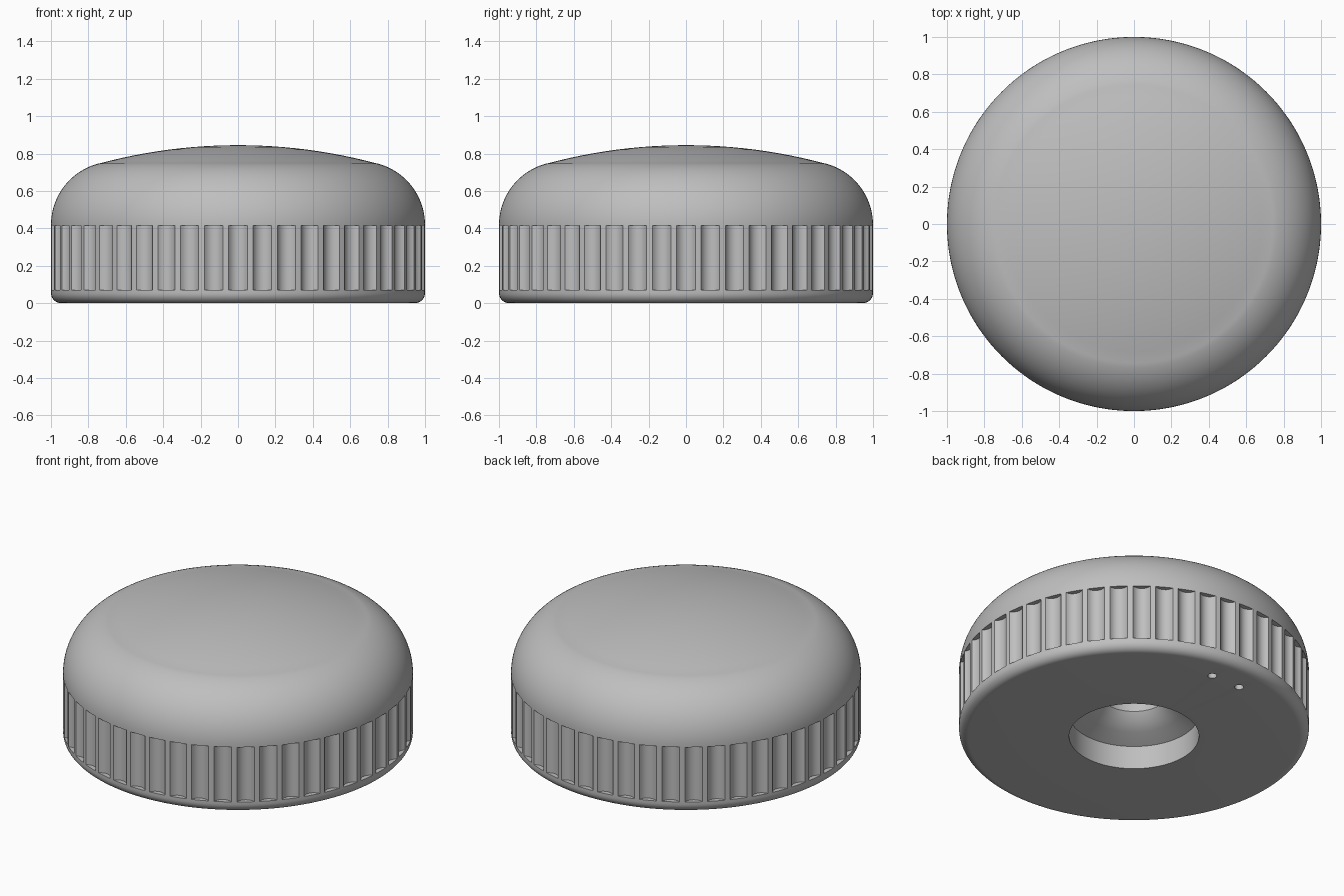
import bpy
import bmesh
import math

if "Cube" in bpy.data.objects:
    bpy.data.objects.remove(bpy.data.objects["Cube"], do_unlink=True)

FLUTES = 48
GROOVE_HALF = 0.05
GROOVE_DEPTH = 0.03
GROOVE_STEPS = 8

grey = bpy.data.materials.new("Plain grey")
grey.use_nodes = True
colour = (0.52, 0.52, 0.52, 1)
grey.diffuse_color = colour
grey.node_tree.nodes["Principled BSDF"].inputs["Base Color"].default_value = colour


def arc(cx, cz, radius, start, end, steps):
    """Points (r, z) on an arc, angles in degrees."""
    angles = [math.radians(start + (end - start) * i / steps) for i in range(steps + 1)]
    return [(cx + radius * math.cos(a), cz + radius * math.sin(a)) for a in angles]


def flute_columns():
    """Angle and groove depth of each vertical column around the rim."""
    arc_radius = (GROOVE_HALF ** 2 + GROOVE_DEPTH ** 2) / (2 * GROOVE_DEPTH)
    sweep = math.asin(GROOVE_HALF / arc_radius)
    pitch = math.tau / FLUTES
    columns = []
    for k in range(FLUTES):
        for i in range(GROOVE_STEPS + 1):
            t = sweep * (2 * i / GROOVE_STEPS - 1)
            depth = GROOVE_DEPTH - arc_radius * (1 - math.cos(t))
            columns.append((k * pitch + arc_radius * math.sin(t), max(depth, 0)))
        columns.append(((k + 0.5) * pitch, 0))
    return columns


# Profile from the bore ceiling, down the bore, out and up over the dome
profile = [(0, 0.5), (0.185, 0.5), (0.185, 0.27), (0.22, 0.225), (0.28, 0.188),
           (0.371, 0.146), (0.371, 0)]
profile += arc(0.945, 0.055, 0.055, -90, 0, 8)
fluted = len(profile) + 1
profile += [(1, 0.07), (1, 0.07), (1, 0.415), (1, 0.415)]
profile += arc(0.66, 0.418, 0.34, 0, 75, 20)
cap_radius = 2.86
profile += arc(0, 0.845 - cap_radius, cap_radius, 75, 90, 12)

# Knob body: lathed columns with the flutes pressed into the rim
bm = bmesh.new()
rings = []
columns = flute_columns()
for index, (r, z) in enumerate(profile):
    ring = []
    for angle, depth in columns:
        radius = r - depth if index in (fluted, fluted + 1) else r
        ring.append(bm.verts.new((radius * math.cos(angle), radius * math.sin(angle), z)))
    rings.append(ring)
for low, high in zip(rings, rings[1:]):
    for i in range(len(columns)):
        j = (i + 1) % len(columns)
        bm.faces.new((low[i], low[j], high[j], high[i]))
bmesh.ops.remove_doubles(bm, verts=bm.verts, dist=0.0002)
bmesh.ops.recalc_face_normals(bm, faces=bm.faces)
mesh = bpy.data.meshes.new("knob_body")
bm.to_mesh(mesh)
bm.free()
body = bpy.data.objects.new("knob_body", mesh)
bpy.context.collection.objects.link(body)
mesh.materials.append(grey)

# Two small blind holes in the underside
for side in (-1, 1):
    bpy.ops.mesh.primitive_cylinder_add(vertices=24, radius=0.026, depth=0.2,
                                        location=(side * 0.1, 0.815, 0))
    cutter = bpy.context.object
    cutter.name = "pin_hole_cutter"
    cutter.data.materials.append(grey)
    cutter.hide_render = True
    cut = body.modifiers.new("pin_hole", "BOOLEAN")
    cut.operation = "DIFFERENCE"
    cut.solver = "EXACT"
    cut.object = cutter
    bpy.context.view_layer.objects.active = body
    bpy.ops.object.modifier_apply(modifier=cut.name)
    bpy.data.objects.remove(cutter, do_unlink=True)

bpy.ops.object.select_all(action="DESELECT")
body.select_set(True)
bpy.context.view_layer.objects.active = body
bpy.ops.object.shade_smooth_by_angle(angle=math.radians(30))
